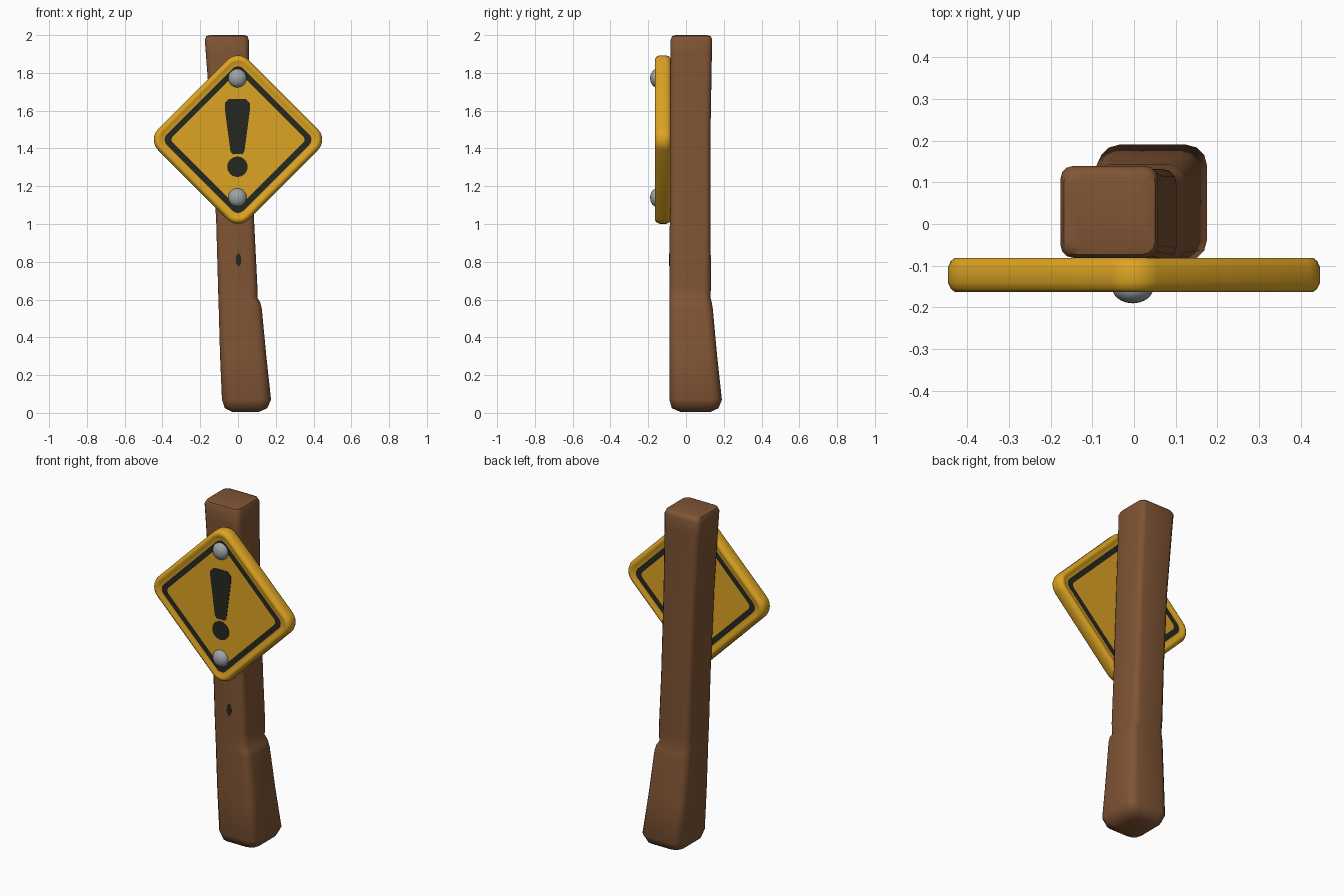
import bpy, bmesh, math

if "Cube" in bpy.data.objects:
    bpy.data.objects.remove(bpy.data.objects["Cube"])

def material(name, rgb):
    m = bpy.data.materials.new(name)
    m.diffuse_color = (*rgb, 1)
    m.use_nodes = True
    m.node_tree.nodes["Principled BSDF"].inputs["Base Color"].default_value = m.diffuse_color
    return m

WOOD = material("brown wood", (0.215, 0.090, 0.035))
YELLOW = material("sign yellow", (0.72, 0.37, 0.017))
BLACK = material("paint black", (0.020, 0.020, 0.015))
STEEL = material("bolt grey", (0.34, 0.37, 0.39))
CZ = 1.447  # sign centre height


def finish(name, bm, mats, angle=40):
    bmesh.ops.recalc_face_normals(bm, faces=bm.faces[:])
    me = bpy.data.meshes.new(name)
    bm.to_mesh(me)
    bm.free()
    for m in mats:
        me.materials.append(m)
    ob = bpy.data.objects.new(name, me)
    bpy.context.collection.objects.link(ob)
    bpy.context.view_layer.objects.active = ob
    ob.select_set(True)
    bpy.ops.object.shade_smooth_by_angle(angle=math.radians(angle))
    ob.select_set(False)
    return ob


def loft(name, rings, mats, strip_mats=None, angle=40):
    """Skin a stack of equal-length rings, closing both ends."""
    bm = bmesh.new()
    vr = [[bm.verts.new(p) for p in ring] for ring in rings]
    n = len(vr[0])
    bm.faces.new(vr[0])
    bm.faces.new(vr[-1])
    for k in range(len(vr) - 1):
        for i in range(n):
            j = (i + 1) % n
            f = bm.faces.new((vr[k][i], vr[k][j], vr[k + 1][j], vr[k + 1][i]))
            f.material_index = strip_mats[k] if strip_mats else 0
    return finish(name, bm, mats, angle)


# Post: leaning beam with worn corners and a step at z = 0.6
def beam_ring(z, x0, x1, y0, y1, r):
    pts = []
    for q, (cx, cy) in enumerate(((x1 - r, y1 - r), (x0 + r, y1 - r),
                                  (x0 + r, y0 + r), (x1 - r, y0 + r))):
        for s in range(4):
            a = math.pi / 2 * (q + s / 3)
            pts.append((cx + r * math.cos(a), cy + r * math.sin(a), z))
    return pts

sections = [
    (0.005, -0.03, 0.11, -0.03, 0.13, 0.05),
    (0.025, -0.07, 0.155, -0.075, 0.172, 0.05),
    (0.07, -0.085, 0.175, -0.088, 0.19, 0.05),
    (0.30, -0.095, 0.150, -0.088, 0.165, 0.045),
    (0.55, -0.102, 0.126, -0.088, 0.142, 0.04),
    (0.585, -0.103, 0.118, -0.088, 0.136, 0.04),
    (0.61, -0.104, 0.102, -0.087, 0.130, 0.04),
    (0.68, -0.106, 0.102, -0.087, 0.132, 0.035),
    (1.00, -0.115, 0.086, -0.086, 0.130, 0.03),
    (1.50, -0.140, 0.070, -0.084, 0.130, 0.03),
    (1.90, -0.170, 0.058, -0.081, 0.137, 0.03),
    (1.975, -0.176, 0.057, -0.081, 0.139, 0.03),
    (1.995, -0.168, 0.050, -0.073, 0.130, 0.03),
    (2.00, -0.150, 0.032, -0.056, 0.112, 0.03),
]
loft("post", [beam_ring(*s) for s in sections], [WOOD], angle=50)


# Sign board: rounded diamond with raised rim and a painted border on both faces
def diamond(d, r, y):
    c = d - r * math.sqrt(2)
    pts = []
    for q in range(4):
        ax = q * math.pi / 2
        for s in range(7):
            a = ax - math.pi / 4 + math.pi / 2 * s / 6
            pts.append((c * math.cos(ax) + r * math.cos(a), y,
                        CZ + c * math.sin(ax) + r * math.sin(a)))
    return pts

MID = -0.122
half = [  # sharp half diagonal, corner radius, distance from mid plane
    (0.362, 0.025, 0.034), (0.405, 0.04, 0.034), (0.425, 0.05, 0.034),
    (0.440, 0.06, 0.041), (0.456, 0.065, 0.041), (0.470, 0.075, 0.033),
    (0.479, 0.08, 0.018),
]
rings = [diamond(d, r, MID + h) for d, r, h in half]
rings += [diamond(d, r, MID - h) for d, r, h in reversed(half)]
strips = [0] * (len(rings) - 1)
strips[0] = strips[-1] = 1
loft("sign_board", rings, [YELLOW, BLACK], strips)

# Painted marks as thin plates
def plate(name, outline, front, back):
    loft(name, [[(x, back, z) for x, z in outline],
                [(x, front, z) for x, z in outline]], [BLACK])

def ellipse(cx, cz, rx, rz, n=24):
    return [(cx + rx * math.cos(2 * math.pi * i / n),
             cz + rz * math.sin(2 * math.pi * i / n)) for i in range(n)]

right = [(0.024, 1.37), (0.034, 1.385), (0.064, 1.61), (0.064, 1.64), (0.042, 1.662)]
bar = right + [(-x - 0.006, z) for x, z in reversed(right)]
plate("mark_bar", bar, -0.159, -0.154)
plate("mark_dot", ellipse(-0.003, 1.303, 0.054, 0.054), -0.159, -0.154)
plate("post_knot", ellipse(0.003, 0.81, 0.015, 0.035, 10), -0.089, -0.084)

# Domed bolts
for name, z in (("upper_bolt", 1.772), ("lower_bolt", 1.14)):
    bm = bmesh.new()
    bmesh.ops.create_uvsphere(bm, u_segments=20, v_segments=12, radius=1)
    bmesh.ops.scale(bm, vec=(0.049, 0.036, 0.049), verts=bm.verts[:])
    bmesh.ops.translate(bm, vec=(-0.003, -0.154, z), verts=bm.verts[:])
    finish(name, bm, [STEEL], 60)
